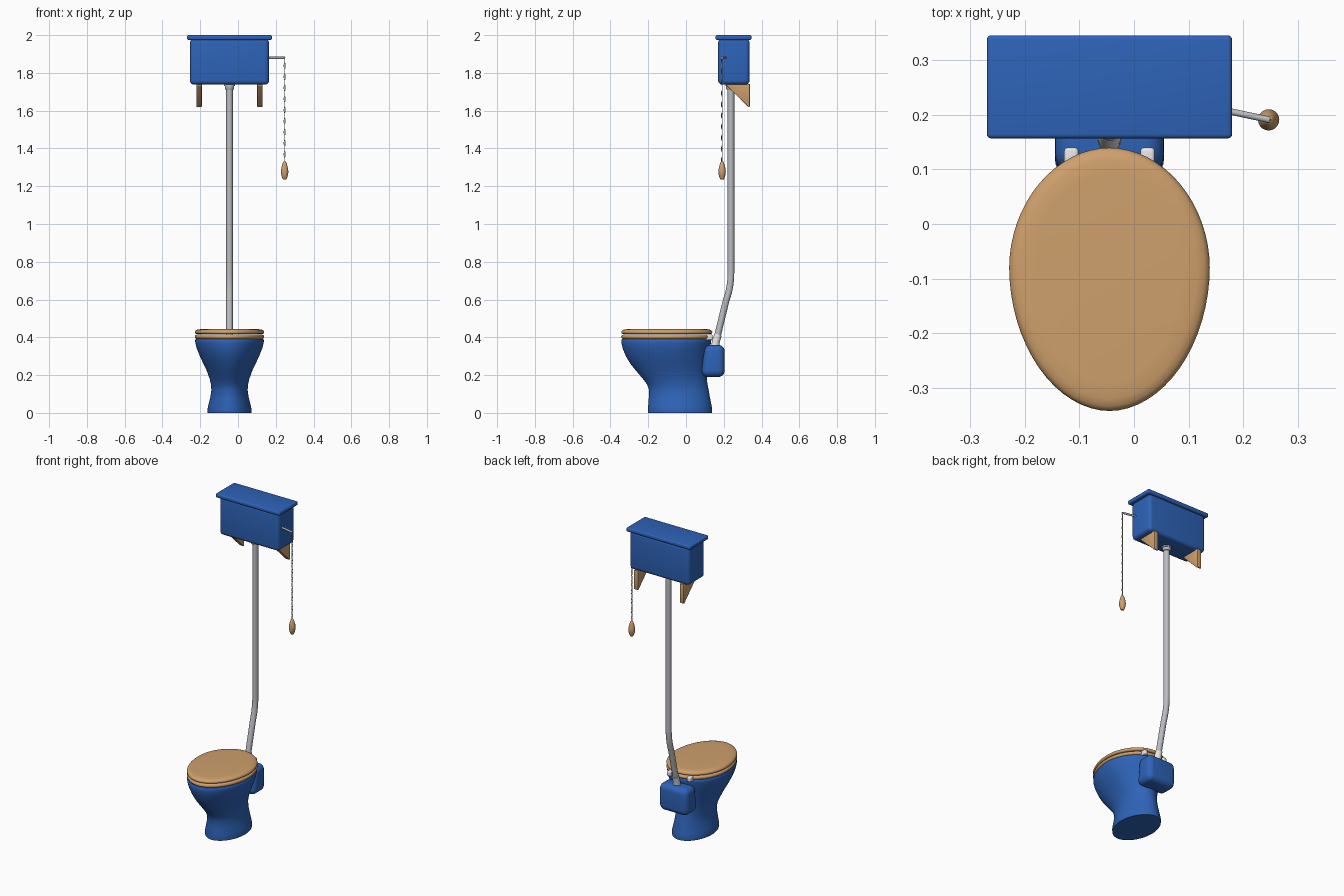
import bpy, bmesh, math
from mathutils import Vector

if "Cube" in bpy.data.objects:
    bpy.data.objects.remove(bpy.data.objects["Cube"])

CX = -0.045  # centre line of bowl, pipe and cistern


def material(name, rgb):
    m = bpy.data.materials.new(name)
    m.diffuse_color = (*rgb, 1)
    m.use_nodes = True
    m.node_tree.nodes["Principled BSDF"].inputs["Base Color"].default_value = m.diffuse_color
    return m


BLUE = material("blue_ceramic", (0.027, 0.125, 0.48))
WOOD = material("warm_wood", (0.62, 0.35, 0.15))
METAL = material("grey_metal", (0.50, 0.51, 0.54))
WHITE = material("white_plastic", (0.82, 0.82, 0.82))


def finish(name, bm, mat, angle=40, bevel=0, segments=4):
    bmesh.ops.recalc_face_normals(bm, faces=bm.faces)
    me = bpy.data.meshes.new(name)
    bm.to_mesh(me)
    bm.free()
    me.materials.append(mat)
    ob = bpy.data.objects.new(name, me)
    bpy.context.collection.objects.link(ob)
    bpy.context.view_layer.objects.active = ob
    ob.select_set(True)
    if bevel:
        mod = ob.modifiers.new("round", 'BEVEL')
        mod.width, mod.segments = bevel, segments
        bpy.ops.object.modifier_apply(modifier=mod.name)
    bpy.ops.object.shade_smooth_by_angle(angle=math.radians(angle))
    ob.select_set(False)
    return ob


def egg(bm, z, half_w, front, back, mid, n=64, p=1.95):
    """Egg-shaped ring: two half ovals joined at the widest point, y = mid."""
    ring = []
    for i in range(n):
        a = 2 * math.pi * i / n
        c, s = math.cos(a), math.sin(a)
        x = CX + half_w * math.copysign(abs(c) ** (2 / p), c)
        depth = (back - mid) if s > 0 else (mid - front)
        ring.append(bm.verts.new((x, mid + depth * math.copysign(abs(s) ** (2 / p), s), z)))
    return ring


def skin(bm, rings, caps=True, closed=False):
    n = len(rings[0])
    pairs = list(zip(rings, rings[1:])) + ([(rings[-1], rings[0])] if closed else [])
    for a, b in pairs:
        for i in range(n):
            bm.faces.new((a[i], a[(i + 1) % n], b[(i + 1) % n], b[i]))
    if caps and not closed:
        bm.faces.new(rings[0])
        bm.faces.new(rings[-1])


def box(name, lo, hi, mat, bevel, segments=4, slant=0):
    bm = bmesh.new()
    bmesh.ops.create_cube(bm, size=1)
    for v in bm.verts:
        f = [c + 0.5 for c in v.co]
        v.co = [l + (h - l) * t for l, h, t in zip(lo, hi, f)]
        if f[1] < 0.5 and f[2] < 0.5:
            v.co.y -= slant
    return finish(name, bm, mat, 40, bevel, segments)


def tube(name, path, radii, mat, n=24, angle=40):
    """Round section swept along a path lying in one plane."""
    pts = [Vector(p) for p in path]
    if not isinstance(radii, (list, tuple)):
        radii = [radii] * len(pts)
    bm = bmesh.new()
    rings = []
    for i, p in enumerate(pts):
        t = (pts[min(i + 1, len(pts) - 1)] - pts[max(i - 1, 0)]).normalized()
        side = Vector((1, 0, 0)) if abs(t.x) < 0.5 else Vector((0, 0, 1))
        u = t.cross(side).normalized()
        w = t.cross(u)
        rings.append([bm.verts.new(p + radii[i] * (u * math.cos(2 * math.pi * k / n)
                      + w * math.sin(2 * math.pi * k / n))) for k in range(n)])
    skin(bm, rings)
    return finish(name, bm, mat, angle)


# Pedestal bowl: outer wall, rim and inner basin (z, half width, front, back, widest y)
bm = bmesh.new()
profile = [
    (0.0, .116, -.200, .138, -.03), (.018, .117, -.201, .139, -.03),
    (.04, .112, -.200, .135, -.03), (.08, .102, -.197, .127, -.03),
    (.12, .096, -.195, .120, -.035), (.15, .098, -.206, .114, -.04),
    (.18, .105, -.228, .110, -.05), (.22, .119, -.262, .110, -.06),
    (.26, .138, -.294, .113, -.07), (.30, .157, -.318, .118, -.075),
    (.34, .173, -.335, .126, -.08), (.37, .181, -.342, .132, -.08),
    (.385, .182, -.342, .134, -.08), (.391, .178, -.338, .130, -.08),
    (.391, .140, -.300, .085, -.08), (.36, .132, -.290, .075, -.08),
    (.28, .100, -.235, .05, -.07), (.20, .05, -.13, .01, -.05)]
skin(bm, [egg(bm, *r) for r in profile])
finish("bowl", bm, BLUE, 50)

# Seat ring
bm = bmesh.new()
outer = [(.392, .008), (.396, .003), (.403, 0), (.410, .003), (.415, .010)]
rings = [egg(bm, z, .184 - d, -.343 + d, .14 - d, -.08) for z, d in outer]
rings += [egg(bm, z, .125, -.28, .07, -.08) for z in (.415, .392)]
skin(bm, rings, closed=True)
finish("seat", bm, WOOD, 50)

# Seat lid with a softly rounded edge
bm = bmesh.new()
shape = [(.418, .008), (.421, .002), (.428, 0), (.434, .003), (.439, .009), (.4425, .022), (.444, .05)]
skin(bm, [egg(bm, z, .184 - d, -.343 + d, .14 - d, -.08) for z, d in shape])
finish("seat_lid", bm, WOOD, 50)

# Seat hinges
for x in (CX - .07, CX + .07):
    box("hinge", (x - .013, .105, .385), (x + .013, .140, .415), WHITE, .006, 3)

# Inlet block behind the bowl
box("inlet_block", (CX - .1, .098, .19), (CX + .1, .205, .36), BLUE, .035, 6, slant=.018)

# Flush pipe, its lower sleeve and upper collar
path = [(CX, .238, 1.75), (CX, .238, .74)]
for i in range(1, 9):
    a = math.radians(20) * i / 8
    path.append((CX, .238 - .42 * (1 - math.cos(a)), .74 - .42 * math.sin(a)))
path.append((CX, .166, .405))
tube("flush_pipe", path, .0175, METAL)
tube("pipe_sleeve", [(CX, .170, .415), (CX, .160, .385), (CX, .152, .345)], [.020, .021, .021], WHITE)
tube("pipe_collar", [(CX, .238, z) for z in (1.712, 1.716, 1.73, 1.73, 1.745)],
     [.022, .025, .025, .029, .029], METAL)

# Cistern and its lid
box("cistern", (CX - .209, .170, 1.738), (CX + .209, .336, 1.982), BLUE, .022, 5)
box("cistern_lid", (CX - .225, .157, 1.975), (CX + .225, .346, 2.0), BLUE, .008, 4)

# Triangular wall brackets
for x in (CX - .161, CX + .161):
    bm = bmesh.new()
    sides = [[bm.verts.new((x + dx, y, z)) for y, z in
              ((.215, 1.742), (.338, 1.742), (.338, 1.62), (.330, 1.62), (.215, 1.732))]
             for dx in (-.0145, .0145)]
    skin(bm, sides)
    finish("bracket", bm, WOOD, 30, .003, 2)

# Flush lever
tube("flush_lever", [(.155, .211, 1.88), (.249, .191, 1.88)], .006, METAL, 12)

# Pull chain: alternating long links
COUNT, TOP, END = 19, 1.882, 1.325
pitch = (TOP - END) / COUNT
for i in range(COUNT):
    bm = bmesh.new()
    zc = TOP - pitch * (i + .5)
    rings = []
    for k in range(12):
        a = 2 * math.pi * k / 12
        ring = []
        for j in range(6):
            b = 2 * math.pi * j / 6
            r = .0018 * math.cos(b)
            flat = (.0035 + r) * math.cos(a)
            up = (pitch * .55 + r) * math.sin(a)
            off = .0018 * math.sin(b)
            x, y = (flat, off) if i % 2 else (off, flat)
            ring.append(bm.verts.new((.247 + x, .191 + y, zc + up)))
        rings.append(ring)
    skin(bm, rings, closed=True)
    finish("chain_link", bm, METAL, 60)

# Turned wooden pull handle
tube("pull_handle", [(.247, .191, z) for z in
     (1.332, 1.328, 1.315, 1.298, 1.280, 1.265, 1.250, 1.238, 1.235)],
     [.004, .008, .0125, .017, .0195, .0188, .015, .0105, .008], WOOD, 20, 50)
